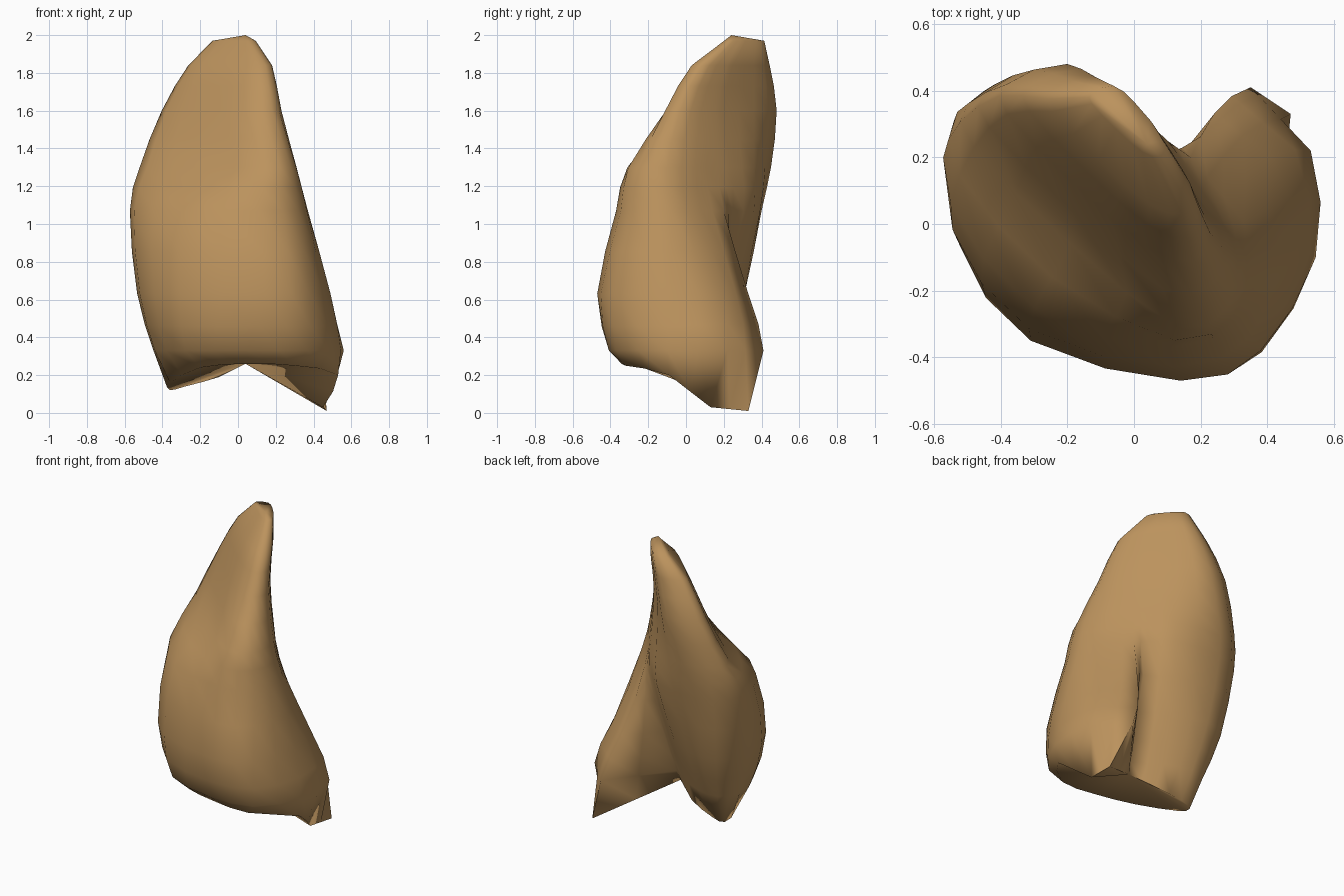
import bpy, bmesh, math
from mathutils import Vector

if "Cube" in bpy.data.objects:
    bpy.data.objects.remove(bpy.data.objects["Cube"])

# Cross-sections, counter-order from the rear cleft:
# cleft, right lobe tip, right side, front, left side, back, back of main blade
foot = [(0.04, 0.0, 0.26), (0.47, 0.33, 0.01), (0.45, 0.13, 0.03), (0.53, -0.09, 0.20),
        (0.30, -0.32, 0.25), (0.05, -0.32, 0.26), (-0.20, -0.23, 0.24), (-0.36, -0.02, 0.16),
        (-0.36, 0.10, 0.12), (-0.28, 0.12, 0.14), (-0.10, 0.08, 0.19)]
low = [(0.05, 0.03), (0.35, 0.41), (0.53, 0.22), (0.545, -0.10), (0.37, -0.37), (0.05, -0.40),
       (-0.28, -0.30), (-0.44, -0.05), (-0.42, 0.15), (-0.30, 0.20), (-0.12, 0.14)]
belly = [(0.08, 0.13), (0.24, 0.33), (0.41, 0.20), (0.49, -0.08), (0.38, -0.38), (0.14, -0.47),
         (-0.31, -0.35), (-0.52, -0.07), (-0.50, 0.23), (-0.33, 0.31), (-0.10, 0.25)]
waist = [(0.10, 0.25), (0.17, 0.20), (0.27, 0.08), (0.37, -0.08), (0.32, -0.28), (0.11, -0.37),
         (-0.30, -0.25), (-0.55, 0.06), (-0.54, 0.31), (-0.35, 0.40), (-0.03, 0.36)]
shoulder = [(0.10, 0.23), (0.15, 0.17), (0.24, 0.05), (0.31, -0.10), (0.28, -0.25),
            (0.13, -0.31), (-0.19, -0.06), (-0.48, 0.23), (-0.50, 0.36), (-0.30, 0.45), (-0.03, 0.36)]
blade = [(0.10, 0.20), (0.13, 0.16), (0.18, 0.08), (0.23, -0.03), (0.18, -0.11), (0.04, -0.07),
         (-0.18, 0.12), (-0.38, 0.33), (-0.38, 0.42), (-0.20, 0.48), (-0.04, 0.36)]


def level(pts, z):
    return [Vector((x, y, z)) for x, y in pts]


def shrunk(pts, scale, cx, cy, z):
    return [Vector((cx + (x + 0.085) * scale, cy + (y - 0.19) * scale, z)) for x, y in pts]


def curve_mid(a, b, c, d):
    return (9 * (b + c) - a - d) / 16


def refine_ring(r):
    # Extra point between neighbours; straight next to the cleft so it stays sharp
    n, out = len(r), []
    for i in range(n):
        b, c = r[i], r[(i + 1) % n]
        sharp = i in (0, 1, n - 1)
        out += [b, (b + c) / 2 if sharp else curve_mid(r[i - 1], b, c, r[(i + 2) % n])]
    return out


rings = [[Vector(p) for p in foot], level(low, 0.33), level(belly, 0.63), level(waist, 1.07),
         level(shoulder, 1.3), level(blade, 1.6), shrunk(blade, 0.70, -0.04, 0.24, 1.84),
         shrunk(blade, 0.36, -0.02, 0.31, 1.97)]
rings = [refine_ring(r) for r in rings]

# Intermediate levels between the key sections
full = []
for k, ring in enumerate(rings):
    full.append(ring)
    if 0 < k < len(rings) - 2:
        full.append([curve_mid(*q) for q in zip(rings[k - 1], ring, rings[k + 1], rings[k + 2])])

# Loft the skin, then close the tip and the arched underside
bm = bmesh.new()
vs = [[bm.verts.new(p) for p in r] for r in full]
n = len(vs[0])
for lo, hi in zip(vs, vs[1:]):
    for i in range(n):
        j = (i + 1) % n
        bm.faces.new((lo[i], lo[j], hi[j], hi[i]))
tip = bm.verts.new((0.04, 0.24, 2.0))
for i in range(n):
    bm.faces.new((vs[-1][i], vs[-1][(i + 1) % n], tip))
for i in range(1, n - 1):
    bm.faces.new((vs[0][0], vs[0][i], vs[0][i + 1]))
bmesh.ops.recalc_face_normals(bm, faces=bm.faces)
mesh = bpy.data.meshes.new("folded_horn")
bm.to_mesh(mesh)
bm.free()
horn = bpy.data.objects.new("folded_horn", mesh)
bpy.context.collection.objects.link(horn)

# Tan material and smooth shading
mat = bpy.data.materials.new("tan")
mat.diffuse_color = (0.50, 0.29, 0.11, 1)
mat.use_nodes = True
mat.node_tree.nodes["Principled BSDF"].inputs["Base Color"].default_value = mat.diffuse_color
mesh.materials.append(mat)
bpy.context.view_layer.objects.active = horn
horn.select_set(True)
bpy.ops.object.shade_smooth_by_angle(angle=math.radians(100))
